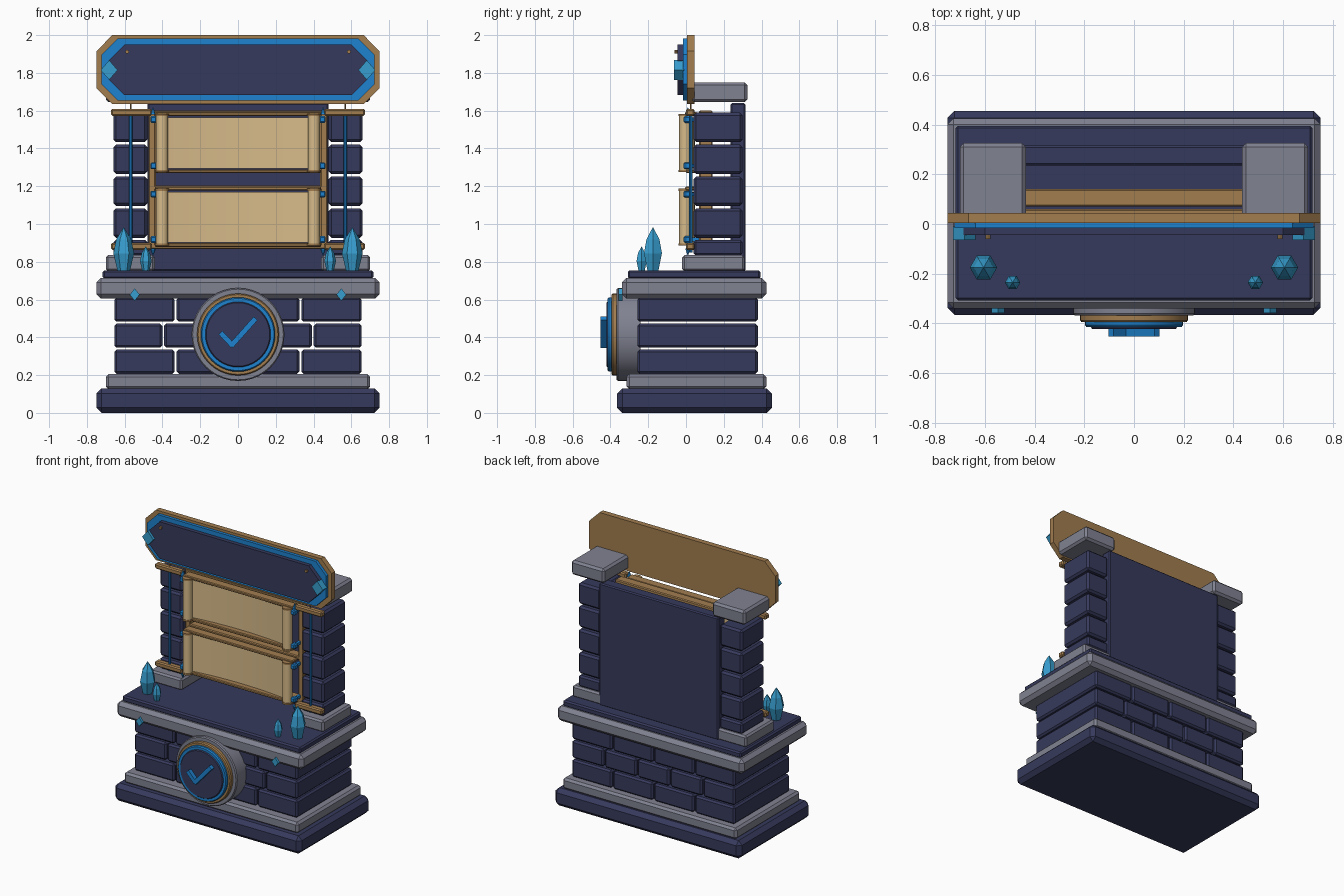
import bpy, bmesh, math
from mathutils import Matrix, Vector

if "Cube" in bpy.data.objects:
    bpy.data.objects.remove(bpy.data.objects["Cube"], do_unlink=True)


def material(name, rgb):
    m = bpy.data.materials.new(name)
    m.use_nodes = True
    m.diffuse_color = (*rgb, 1)
    m.node_tree.nodes["Principled BSDF"].inputs["Base Color"].default_value = (*rgb, 1)
    return m


NAVY = material("navy_stone", (0.037, 0.042, 0.107))
GRAY = material("gray_stone", (0.216, 0.223, 0.283))
GOLD = material("bronze", (0.36, 0.205, 0.078))
TAN = material("parchment", (0.68, 0.497, 0.254))
BLUE = material("bright_blue", (0.013, 0.223, 0.62))
CRYSTAL = material("crystal_blue", (0.038, 0.34, 0.62))


def finish(name, bm, mat, smooth=False):
    bmesh.ops.recalc_face_normals(bm, faces=bm.faces)
    me = bpy.data.meshes.new(name)
    bm.to_mesh(me)
    bm.free()
    me.materials.append(mat)
    ob = bpy.data.objects.new(name, me)
    bpy.context.collection.objects.link(ob)
    if smooth:
        bpy.ops.object.select_all(action="DESELECT")
        ob.select_set(True)
        bpy.context.view_layer.objects.active = ob
        bpy.ops.object.shade_smooth_by_angle(angle=math.radians(35))
    return ob


def box(name, x, y, z, mat, bevel=0.0):
    """Chamfered box from (min, max) ranges."""
    bm = bmesh.new()
    bmesh.ops.create_cube(bm, size=1)
    for v in bm.verts:
        v.co = [r[0] if c < 0 else r[1] for c, r in zip(v.co, (x, y, z))]
    if bevel:
        bmesh.ops.bevel(bm, geom=bm.edges[:], offset=bevel, segments=1, affect="EDGES")
    return finish(name, bm, mat)


def plate(name, outline, y, mat):
    """Extrude an (x, z) outline along y."""
    bm = bmesh.new()
    rings = [[bm.verts.new((px, d, pz)) for px, pz in outline] for d in y]
    n = len(outline)
    for ring in rings:
        bm.faces.new(ring)
    for i in range(n):
        j = (i + 1) % n
        bm.faces.new((rings[0][i], rings[0][j], rings[1][j], rings[1][i]))
    return finish(name, bm, mat)


def lathe(name, center, profile, mat, sides=32, along_y=False, smooth=True):
    """Stack of (radius, height) rings with closed ends."""
    bm = bmesh.new()
    rings = []
    for r, h in profile:
        ring = []
        for i in range(sides):
            a = math.tau * i / sides
            p = (r * math.cos(a), h, r * math.sin(a)) if along_y else (r * math.cos(a), r * math.sin(a), h)
            ring.append(bm.verts.new(Vector(p) + Vector(center)))
        rings.append(ring)
    for lo, hi in zip(rings, rings[1:]):
        for i in range(sides):
            j = (i + 1) % sides
            bm.faces.new((lo[i], lo[j], hi[j], hi[i]))
    bm.faces.new(rings[0])
    bm.faces.new(rings[-1])
    bmesh.ops.remove_doubles(bm, verts=bm.verts, dist=0.0001)
    return finish(name, bm, mat, smooth)


def octagon(w, z0, z1, c):
    return [(-w + c, z0), (w - c, z0), (w, z0 + c), (w, z1 - c),
            (w - c, z1), (-w + c, z1), (-w, z1 - c), (-w, z0 + c)]


def diamond(cx, cz, w, h):
    return [(cx - w, cz), (cx, cz - h), (cx + w, cz), (cx, cz + h)]


def span(s, a, b):
    return tuple(sorted((s * a, s * b)))


# Plinth, trims and table top
box("base_slab", (-0.75, 0.75), (-0.365, 0.455), (0, 0.13), NAVY, 0.028)
box("lower_trim", (-0.7, 0.7), (-0.315, 0.425), (0.125, 0.205), GRAY, 0.015)
box("upper_trim", (-0.75, 0.75), (-0.34, 0.425), (0.605, 0.715), GRAY, 0.025)
box("table_top", (-0.717, 0.717), (-0.308, 0.395), (0.71, 0.755), NAVY, 0.01)

# Brick courses of the lower body
for row, count in enumerate((4, 5, 4)):
    z = 0.207 + row * 0.138
    w = 1.32 / count
    for i in range(count):
        x = -0.66 + i * w
        box("body_brick", (x + 0.005, x + w - 0.005), (-0.258, 0.38), (z, z + 0.128), NAVY, 0.012)

# Back wall
box("back_wall", (-0.48, 0.48), (0.235, 0.315), (0.75, 1.64), NAVY, 0.008)

for s, side in ((1, "left"), (-1, "right")):
    # Brick pillar with foot and cap
    box(side + "_pillar_foot", span(s, 0.44, 0.7), (-0.02, 0.31), (0.75, 0.835), GRAY, 0.012)
    box(side + "_pillar_cap", span(s, 0.435, 0.7), (0.03, 0.325), (1.645, 1.75), GRAY, 0.015)
    box(side + "_pillar_brick", span(s, 0.48, 0.66), (0.04, 0.3), (0.833, 0.915), NAVY, 0.012)
    for i in range(4):
        z = 0.927 + i * 0.169
        box(side + "_pillar_brick", span(s, 0.48, 0.66), (0.04, 0.3), (z, z + 0.155), NAVY, 0.014)

    # Hanging rod between two brackets
    for z in (0.862, 1.572):
        box(side + "_bracket", span(s, 0.455, 0.672), (0.0, 0.045), (z, z + 0.038), GOLD, 0.008)
    lathe(side + "_rod", (s * 0.567, 0.025, 0), [(0.009, 0.85), (0.009, 1.6)], BLUE, 8)
    lathe(side + "_rod_tip", (s * 0.567, 0.025, 0), [(0.004, 1.6), (0.004, 1.66)], GOLD, 8)

    # Frame post
    box(side + "_frame_post", span(s, 0.435, 0.475), (0.07, 0.14), (0.87, 1.6), GOLD, 0.006)

    # Crystals on the table
    for x, y, r, h in ((0.605, -0.175, 0.055, 0.232), (0.488, -0.235, 0.031, 0.13)):
        lathe(side + "_crystal", (s * x, y, 0.752),
              [(r * 0.6, 0), (r, h * 0.4), (r * 0.72, h * 0.72), (0, h)], CRYSTAL, 6, smooth=False)

    # Small gems and rivets
    plate(side + "_sign_gem", diamond(s * 0.682, 1.815, 0.045, 0.052), (-0.064, -0.01), CRYSTAL)
    plate(side + "_trim_gem", diamond(s * 0.547, 0.626, 0.026, 0.033), (-0.357, -0.335), CRYSTAL)
    lathe(side + "_sign_rivet", (s * 0.587, 0, 1.912), [(0.01, -0.06), (0.01, -0.04)], GOLD, 8, True)
    for z, tip in ((1.58, 0.04), (0.87, -0.04)):
        lathe(side + "_clip_point", (s * 0.45, 0.01, z), [(0.016, 0), (0, tip)], BLUE, 6, smooth=False)

# Frame rails
for z in (0.868, 1.178, 1.574):
    box("frame_rail", (-0.46, 0.46), (0.07, 0.14), (z, z + 0.027), GOLD, 0.006)

# Two parchment scrolls with rolled ends, rails and clips
for z0, z1 in ((0.893, 1.18), (1.283, 1.575)):
    bm = bmesh.new()
    steps = 16
    cols = []
    for i in range(steps + 1):
        t = 2 * i / steps - 1
        y = 0.035 - 0.03 * t * t
        cols.append([bm.verts.new((t * 0.4, y + d, z)) for d, z in
                     ((0, z0 + 0.01), (0, z1 - 0.01), (0.012, z1 - 0.01), (0.012, z0 + 0.01))])
    for a, b in zip(cols, cols[1:]):
        for k in range(4):
            m = (k + 1) % 4
            bm.faces.new((a[k], a[m], b[m], b[k]))
    bm.faces.new(cols[0])
    bm.faces.new(cols[-1])
    finish("scroll_sheet", bm, TAN, True)
    box("scroll_top_rail", (-0.44, 0.44), (-0.005, 0.06), (z1 - 0.002, z1 + 0.018), GOLD, 0.005)
    box("scroll_bottom_rail", (-0.44, 0.44), (0.0, 0.06), (z0 - 0.014, z0 + 0.006), GOLD, 0.005)
    for s in (1, -1):
        lathe("scroll_roll", (s * 0.402, -0.004, 0), [(0.032, z0), (0.032, z1)], TAN, 20)
        for z in (z0 - 0.008, z1 - 0.004):
            lathe("scroll_roll_end", (s * 0.402, -0.004, z), [(0.036, 0), (0.036, 0.012)], GOLD, 16)
        for z in (z0 + 0.025, z1 - 0.022):
            box("scroll_clip", span(s, 0.43, 0.464), (-0.012, 0.03), (z - 0.018, z + 0.018), BLUE, 0.007)
            box("scroll_clip_arm", span(s, 0.436, 0.456), (0.02, 0.08), (z - 0.01, z + 0.01), BLUE)

# Layered sign board
plate("sign_back", octagon(0.75, 1.635, 2.0, 0.085), (0.005, 0.045), GOLD)
plate("sign_border", octagon(0.722, 1.655, 1.982, 0.085), (-0.017, 0.01), BLUE)
plate("sign_face", octagon(0.685, 1.682, 1.95, 0.085), (-0.045, -0.01), NAVY)

# Round medallion with a tick
center = (0, 0, 0.415)
for name, r, y0, y1, mat in (("medallion_rim", 0.246, -0.24, -0.367, GRAY),
                             ("medallion_ring", 0.217, -0.35, -0.395, GOLD),
                             ("medallion_border", 0.197, -0.38, -0.415, BLUE),
                             ("medallion_face", 0.174, -0.4, -0.422, NAVY)):
    lathe(name, center, [(r, y0), (r, y1 + 0.008), (r - 0.006, y1)], mat, 40, True)
for a, b in (((-0.093, 0.425), (-0.027, 0.355)), ((-0.037, 0.354), (0.093, 0.5))):
    a, b = Vector(a), Vector(b)
    d = (b - a).normalized()
    n = Vector((-d.y, d.x)) * 0.014
    plate("tick_stroke", [tuple(p) for p in (a + n, b + n, b - n, a - n)], (-0.452, -0.415), BLUE)
